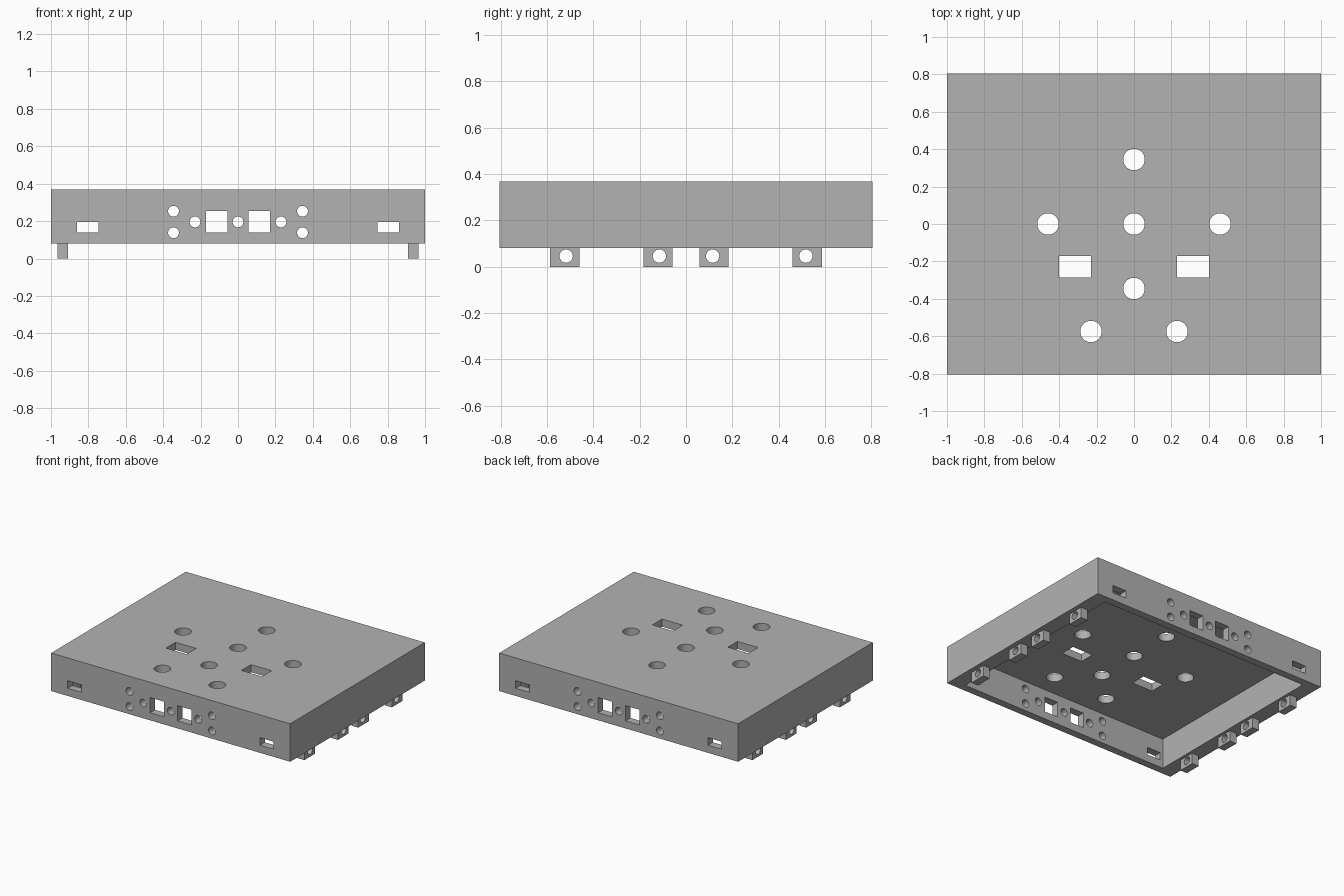
import bpy
import bmesh
from math import pi
from mathutils import Matrix, Vector

S = 2 / 174                      # millimetres to scene units
HALF_X, HALF_Y = 87, 70          # outer half sizes of the case
BASE, TOP = 7, 32                # bottom and top of the case
END_WALL, LONG_WALL, ROOF = 10, 5, 5

default = bpy.data.objects.get("Cube")
if default:
    bpy.data.objects.remove(default, do_unlink=True)

grey = bpy.data.materials.new("plain grey")
grey.use_nodes = True
grey.diffuse_color = (0.448, 0.448, 0.448, 1)
grey.node_tree.nodes["Principled BSDF"].inputs["Base Color"].default_value = grey.diffuse_color


def add_box(bm, low, high):
    low, high = Vector(low) * S, Vector(high) * S
    scale = Matrix.Diagonal((high - low).to_4d())
    bmesh.ops.create_cube(bm, size=1, matrix=Matrix.Translation((low + high) / 2) @ scale)


def add_rod(bm, centre, radius, length, axis):
    turn = {"X": Matrix.Rotation(pi / 2, 4, "Y"),
            "Y": Matrix.Rotation(pi / 2, 4, "X"),
            "Z": Matrix.Identity(4)}[axis]
    bmesh.ops.create_cone(bm, cap_ends=True, segments=48, radius1=radius * S,
                          radius2=radius * S, depth=length * S,
                          matrix=Matrix.Translation(Vector(centre) * S) @ turn)


def make_object(name, bm):
    mesh = bpy.data.meshes.new(name)
    bm.to_mesh(mesh)
    bm.free()
    mesh.materials.append(grey)
    obj = bpy.data.objects.new(name, mesh)
    bpy.context.collection.objects.link(obj)
    return obj


def cut(obj, cutter):
    cutter.hide_render = True
    mod = obj.modifiers.new("cut", "BOOLEAN")
    mod.operation, mod.solver, mod.object = "DIFFERENCE", "EXACT", cutter
    bpy.ops.object.select_all(action="DESELECT")
    obj.select_set(True)
    bpy.context.view_layer.objects.active = obj
    bpy.ops.object.modifier_apply(modifier=mod.name)
    bpy.data.objects.remove(cutter, do_unlink=True)
    bpy.ops.object.shade_smooth_by_angle()


# Case body
bm = bmesh.new()
add_box(bm, (-HALF_X, -HALF_Y, BASE), (HALF_X, HALF_Y, TOP))
case = make_object("case", bm)

# Hollow underside
bm = bmesh.new()
inner_x, inner_y = HALF_X - END_WALL, HALF_Y - LONG_WALL
add_box(bm, (-inner_x, -inner_y, 0), (inner_x, inner_y, TOP - ROOF))
cut(case, make_object("cavity_cutter", bm))

# Round and rectangular holes in the roof
bm = bmesh.new()
for x, y in ((0, 30), (0, 0), (0, -30), (-40, 0), (40, 0), (-20, -50), (20, -50)):
    add_rod(bm, (x, y, TOP), 5, 20, "Z")
for x in (-35, 20):
    add_box(bm, (x, -25, TOP - 10), (x + 15, -15, TOP + 10))
cut(case, make_object("roof_cutter", bm))

# Openings running through both the front and back walls
bm = bmesh.new()
for x, z in ((0, 17), (-20, 17), (20, 17), (-30, 12), (-30, 22), (30, 12), (30, 22)):
    add_rod(bm, (x, 0, z), 2.5, 160, "Y")
for x, height in ((10, 10), (70, 5)):
    for side in (-1, 1):
        add_box(bm, (side * x - 5, -80, 12), (side * x + 5, 80, 12 + height))
cut(case, make_object("wall_cutter", bm))

# Pierced tabs under the end walls
for side, label in ((-1, "right"), (1, "left")):
    bm = bmesh.new()
    holes = bmesh.new()
    for end in (-1, 1):
        for near, far, hole in ((5, 16, 10), (40, 51, 45)):
            y0, y1 = sorted((end * near, end * far))
            add_box(bm, (side * 81.5 - 2.5, y0, 0), (side * 81.5 + 2.5, y1, BASE))
            add_rod(holes, (side * 81.5, end * hole, 4), 2.5, 20, "X")
    cut(make_object(label + "_tabs", bm), make_object("tab_cutter", holes))
